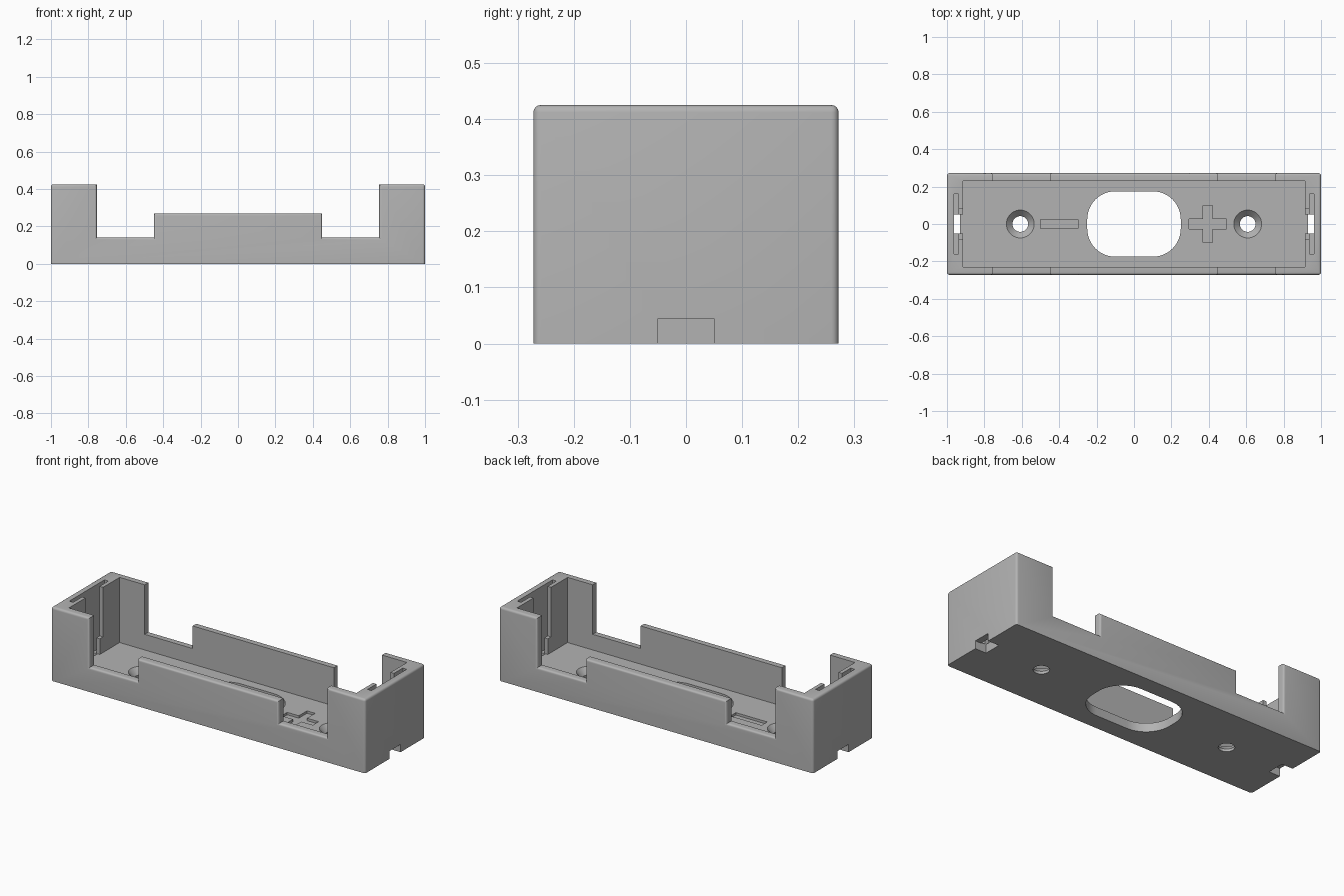
import bpy, bmesh, math
from mathutils import Matrix

cube = bpy.data.objects.get("Cube")
if cube:
    bpy.data.objects.remove(cube, do_unlink=True)

plastic = bpy.data.materials.new("grey plastic")
plastic.use_nodes = True
GREY = (0.45, 0.45, 0.45, 1)
plastic.diffuse_color = GREY
plastic.node_tree.nodes["Principled BSDF"].inputs["Base Color"].default_value = GREY

W, H, FLOOR = 0.272, 0.425, 0.05      # half depth, height, floor thickness


def make(name, bm):
    bmesh.ops.recalc_face_normals(bm, faces=bm.faces)
    mesh = bpy.data.meshes.new(name)
    bm.to_mesh(mesh)
    bm.free()
    ob = bpy.data.objects.new(name, mesh)
    mesh.materials.append(plastic)
    bpy.context.collection.objects.link(ob)
    return ob


def prism(points, offset):
    """Extrude a closed outline of 3D points by an offset."""
    bm = bmesh.new()
    face = bm.faces.new([bm.verts.new(p) for p in points])
    new = bmesh.ops.extrude_face_region(bm, geom=[face])["geom"]
    bmesh.ops.translate(bm, vec=offset,
                        verts=[v for v in new if isinstance(v, bmesh.types.BMVert)])
    return bm


def cut(bm, name):
    """Subtract a shape from the holder."""
    cutter = make(name, bm)
    cutter.hide_render = True
    mod = holder.modifiers.new(name, "BOOLEAN")
    mod.operation, mod.solver, mod.object = "DIFFERENCE", "EXACT", cutter
    bpy.context.view_layer.objects.active = holder
    bpy.ops.object.modifier_apply(modifier=name)
    bpy.data.objects.remove(cutter, do_unlink=True)


def cut_outline(outline, z0, z1, name):
    cut(prism([(x, y, z0) for x, y in outline], (0, 0, z1 - z0)), name)


def cut_box(x0, x1, y0, y1, z0, z1, name):
    x0, x1 = min(x0, x1), max(x0, x1)
    cut_outline([(x0, y0), (x1, y0), (x1, y1), (x0, y1)], z0, z1, name)


# Stepped outer body with rounded outer edges
half = [(1, 0), (1, H), (0.755, H), (0.755, 0.14), (0.45, 0.14), (0.45, 0.27)]
outline = half + [(-x, z) for x, z in reversed(half)]
body = prism([(x, -W, z) for x, z in outline], (0, 2 * W, 0))
rounded = []
for e in body.edges:
    a, b = (v.co for v in e.verts)
    along_side = abs(a.y - b.y) < 1e-4 and max(a.z, b.z) > 0.01
    end_top = abs(a.x) > 0.99 and abs(b.x) > 0.99 and min(a.z, b.z) > 0.4
    if along_side or end_top:
        rounded.append(e)
bmesh.ops.bevel(body, geom=rounded, offset=0.013, segments=4, profile=0.5,
                affect="EDGES", clamp_overlap=True)
holder = make("battery_holder", body)

# Battery bay
cut_box(-0.915, 0.915, -0.23, 0.23, FLOOR, 1, "bay")

# Rounded opening in the floor
R = 0.15
opening = []
for i, (sx, sy) in enumerate([(1, 1), (-1, 1), (-1, -1), (1, -1)]):
    for k in range(13):
        t = math.pi / 2 * (i + k / 12)
        opening.append((sx * 0.1 + R * math.cos(t), sy * 0.025 + R * math.sin(t)))
cut_outline(opening, -0.1, 0.1, "floor_opening")

for s in (-1, 1):
    # Countersunk screw hole
    for r1, r2, z0, z1 in ((0.042, 0.042, -0.1, 0.1), (0.035, 0.08, 0.008, 0.056)):
        bm = bmesh.new()
        bmesh.ops.create_cone(bm, cap_ends=True, segments=40, radius1=r1, radius2=r2,
                              depth=z1 - z0,
                              matrix=Matrix.Translation((s * 0.608, 0, (z0 + z1) / 2)))
        cut(bm, "screw_hole")
    # Contact slot behind two lips, with a narrower mouth at the bottom
    cut_box(s * 0.937, s * 0.962, -0.16, 0.16, FLOOR, 1, "contact_slot")
    cut_box(s * 0.90, s * 0.950, -0.08, 0.08, 0.14, 1, "slot_mouth")
    cut_box(s * 0.90, s * 0.950, -0.05, 0.05, FLOOR, 1, "slot_foot")
    # Wire passage through the floor and out of the end
    cut_box(s * 0.93, s * 0.962, -0.05, 0.05, -0.1, 0.1, "wire_hole")
    cut_box(s * 0.93, s * 1.1, -0.05, 0.05, -0.1, 0.045, "wire_notch")

# Engraved polarity marks
D = FLOOR - 0.014
cut_box(-0.5, -0.3, -0.025, 0.025, D, 0.1, "minus_mark")
a, b, cx = 0.1, 0.026, 0.395
plus = [(a, -b), (a, b), (b, b), (b, a), (-b, a), (-b, b),
        (-a, b), (-a, -b), (-b, -b), (-b, -a), (b, -a), (b, -b)]
cut_outline([(cx + x, y) for x, y in plus], D, 0.1, "plus_mark")

# Smooth the rounded edges, keep corners sharp
bpy.ops.object.select_all(action="DESELECT")
holder.select_set(True)
bpy.context.view_layer.objects.active = holder
bpy.ops.object.shade_smooth_by_angle(angle=math.radians(30))
